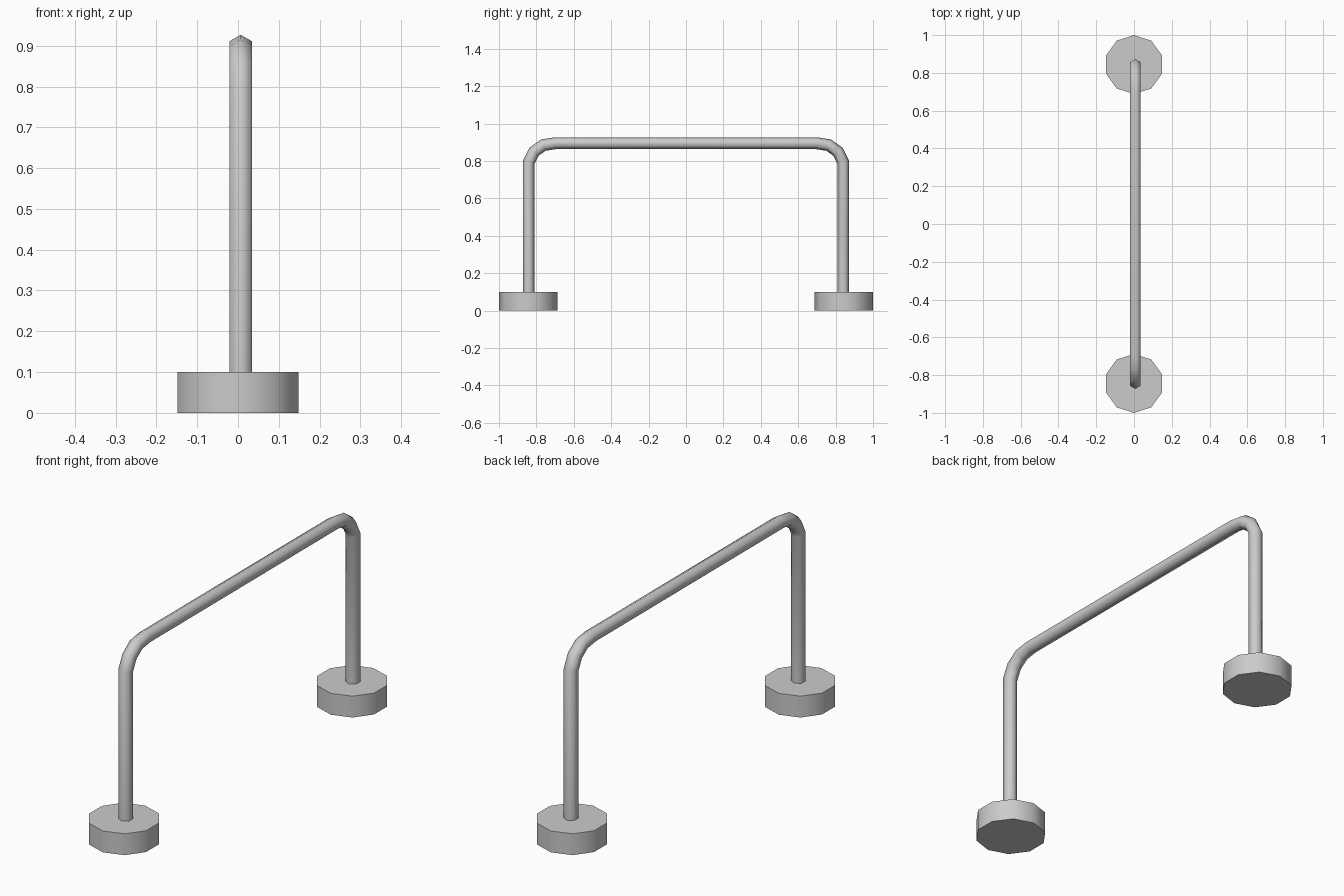
import bpy, bmesh, math
from mathutils import Vector

if "Cube" in bpy.data.objects:
    bpy.data.objects.remove(bpy.data.objects["Cube"])


def finish(bm, name, angle):
    bmesh.ops.recalc_face_normals(bm, faces=bm.faces)
    me = bpy.data.meshes.new(name)
    bm.to_mesh(me)
    bm.free()
    ob = bpy.data.objects.new(name, me)
    bpy.context.collection.objects.link(ob)
    bpy.ops.object.select_all(action='DESELECT')
    ob.select_set(True)
    bpy.context.view_layer.objects.active = ob
    bpy.ops.object.shade_smooth_by_angle(angle=math.radians(angle))
    return ob


# Ten-sided foot discs, a vertex pointing along y
def foot(name, y):
    bpy.ops.mesh.primitive_cylinder_add(vertices=10, radius=0.156, depth=0.1,
                                        location=(0, y, 0.05))
    ob = bpy.context.object
    ob.name = name
    bpy.ops.object.shade_smooth_by_angle(angle=math.radians(50))


foot("front_foot", -0.844)
foot("back_foot", 0.844)

# Bent six-sided rail: half path (y, z) mirrored to the other side
half = [(0.841, 0.1), (0.841, 0.793), (0.813, 0.849), (0.763, 0.885), (0.696, 0.895)]
path = [Vector((0, y, z)) for y, z in half]
path += [Vector((0, -y, z)) for y, z in reversed(half)]
X_OFF, R, SIDES = 0.0067, 0.0317, 6
side = Vector((1, 0, 0))

bm = bmesh.new()
rings = []
for i, p in enumerate(path):
    a = (p - path[max(i - 1, 0)]).normalized()
    b = (path[min(i + 1, len(path) - 1)] - p).normalized()
    tangent = (a + b).normalized()
    normal = tangent.cross(side)
    # widen at the mitred joints so the tube keeps its thickness
    k = 1 / max(0.5, tangent.dot(b if b.length else a))
    ring = []
    for s in range(SIDES):
        t = math.tau * s / SIDES
        ring.append(bm.verts.new(p + side * (X_OFF + R * math.sin(t))
                                 + normal * (R * k * math.cos(t))))
    rings.append(ring)
for r0, r1 in zip(rings, rings[1:]):
    for s in range(SIDES):
        n = (s + 1) % SIDES
        bm.faces.new((r0[s], r0[n], r1[n], r1[s]))
finish(bm, "bent_rail", 70)
